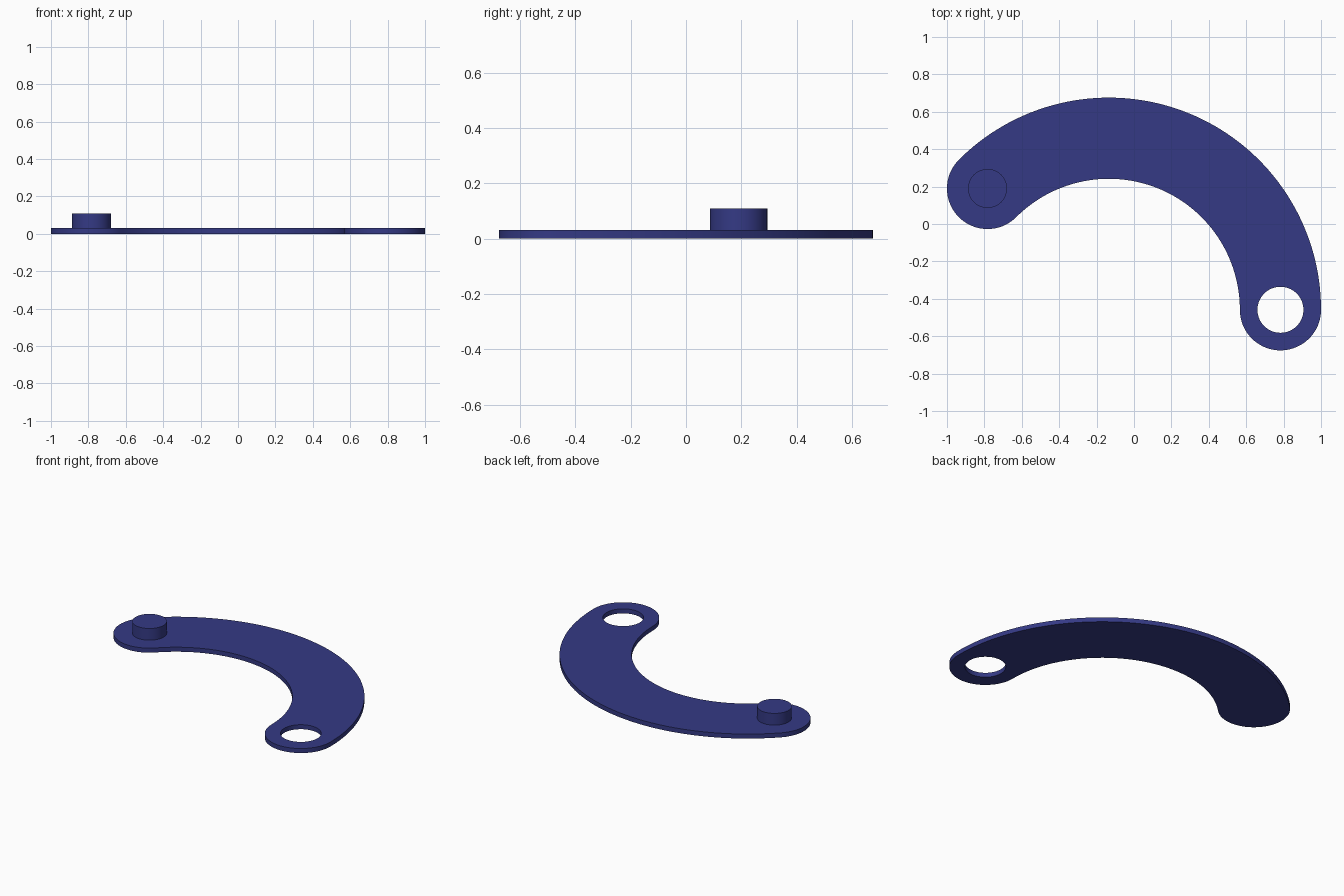
import bpy, bmesh, math

if "Cube" in bpy.data.objects:
    bpy.data.objects.remove(bpy.data.objects["Cube"])

ARC_R, END_R = 0.9174, 0.217          # arc centreline radius, half width
CX, CY = -0.1344, -ARC_R / 2          # arc centre
THICK, PEG_TOP = 0.03, 0.108
A0, A1 = 0.0, math.radians(135)       # angles of the hole end and the peg end

blue = bpy.data.materials.new("dark blue")
blue.diffuse_color = (0.035, 0.042, 0.235, 1)
blue.use_nodes = True
blue.node_tree.nodes["Principled BSDF"].inputs["Base Color"].default_value = blue.diffuse_color


def arc(cx, cy, r, start, end, n):
    """Points along an arc, last point left out."""
    return [(cx + r * math.cos(start + (end - start) * i / n),
             cy + r * math.sin(start + (end - start) * i / n)) for i in range(n)]


def on_arc(a):
    return CX + ARC_R * math.cos(a), CY + ARC_R * math.sin(a)


def extrude_loops(name, loops, z0, z1):
    """Fill closed loops (inner ones become holes) and extrude upward."""
    bm = bmesh.new()
    edges = []
    for pts in loops:
        vs = [bm.verts.new((x, y, z0)) for x, y in pts]
        edges += [bm.edges.new((v, vs[(i + 1) % len(vs)])) for i, v in enumerate(vs)]
    bmesh.ops.triangle_fill(bm, edges=edges, use_beauty=True, normal=(0, 0, 1))
    ext = bmesh.ops.extrude_face_region(bm, geom=bm.faces[:], use_keep_orig=True)
    top = [g for g in ext["geom"] if isinstance(g, bmesh.types.BMVert)]
    bmesh.ops.translate(bm, verts=top, vec=(0, 0, z1 - z0))
    bmesh.ops.recalc_face_normals(bm, faces=bm.faces[:])
    mesh = bpy.data.meshes.new(name)
    bm.to_mesh(mesh)
    bm.free()
    mesh.materials.append(blue)
    ob = bpy.data.objects.new(name, mesh)
    bpy.context.collection.objects.link(ob)
    bpy.ops.object.select_all(action='DESELECT')
    ob.select_set(True)
    bpy.context.view_layer.objects.active = ob
    bpy.ops.object.shade_smooth_by_angle(angle=math.radians(30))
    return ob


# Curved arm: outer arc, rounded peg end, inner arc, rounded hole end
hx, hy = on_arc(A0)
px, py = on_arc(A1)
outline = (arc(CX, CY, ARC_R + END_R, A0, A1, 72)
           + arc(px, py, END_R, A1, A1 + math.pi, 40)
           + arc(CX, CY, ARC_R - END_R, A1, A0, 72)
           + arc(hx, hy, END_R, math.pi, 2 * math.pi, 40))
hole = arc(hx, hy, 0.123, 0, 2 * math.pi, 64)
extrude_loops("curved_arm", [outline, hole], 0, THICK)

# Round peg standing on the arm
extrude_loops("peg", [arc(px, py, 0.104, 0, 2 * math.pi, 64)], THICK, PEG_TOP)
